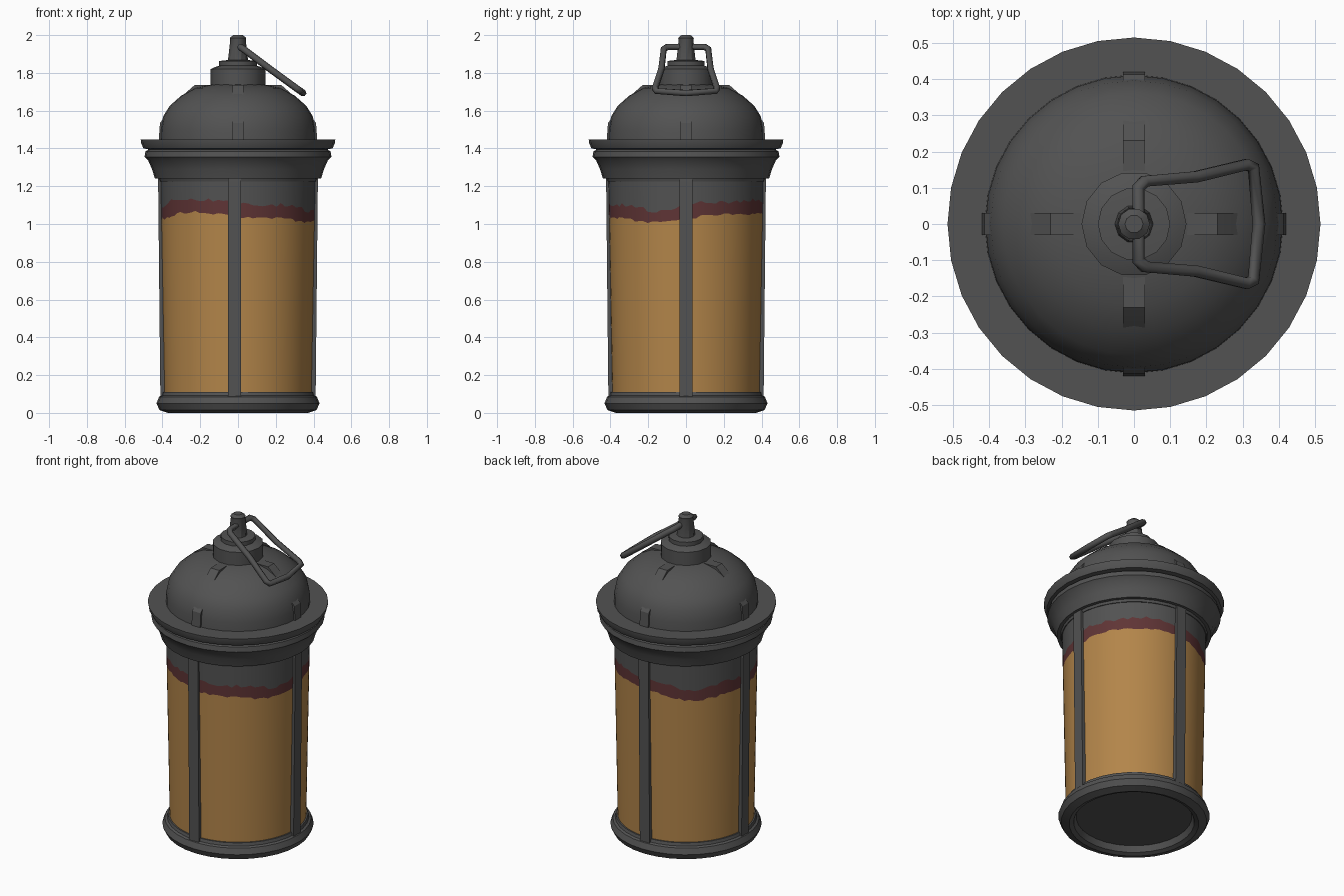
import bpy, bmesh, math, random
from mathutils import Vector

if "Cube" in bpy.data.objects:
    bpy.data.objects.remove(bpy.data.objects["Cube"])

random.seed(4)

def material(name, rgb):
    m = bpy.data.materials.new(name)
    m.diffuse_color = (*rgb, 1)
    m.use_nodes = True
    m.node_tree.nodes["Principled BSDF"].inputs["Base Color"].default_value = m.diffuse_color
    return m

IRON = material("dark iron", (0.085, 0.085, 0.085))
AMBER = material("amber glass", (0.45, 0.235, 0.068))
RUST = material("maroon edge", (0.115, 0.035, 0.036))

def finish(name, bm, mats, angle=35):
    bmesh.ops.recalc_face_normals(bm, faces=bm.faces)
    me = bpy.data.meshes.new(name)
    bm.to_mesh(me)
    bm.free()
    ob = bpy.data.objects.new(name, me)
    bpy.context.collection.objects.link(ob)
    for m in mats:
        me.materials.append(m)
    bpy.ops.object.select_all(action='DESELECT')
    ob.select_set(True)
    bpy.context.view_layer.objects.active = ob
    bpy.ops.object.shade_smooth_by_angle(angle=math.radians(angle))
    return ob

def lathe(name, profile, sides, angle=35):
    """Spin an (r, z) profile; a radius of 0 closes to a pole."""
    bm = bmesh.new()
    rings = []
    for r, z in profile:
        if r == 0:
            rings.append([bm.verts.new((0, 0, z))] * sides)
        else:
            rings.append([bm.verts.new((r * math.cos(2 * math.pi * i / sides),
                                        r * math.sin(2 * math.pi * i / sides), z))
                          for i in range(sides)])
    for a, b in zip(rings, rings[1:]):
        for i in range(sides):
            j = (i + 1) % sides
            bm.faces.new(list(dict.fromkeys((a[i], a[j], b[j], b[i]))))
    return finish(name, bm, [IRON], angle)

def strip(name, outline, width, turn, shift=0):
    """Extrude an (r, z) outline sideways and turn it about the z axis."""
    bm = bmesh.new()
    c, s = math.cos(turn), math.sin(turn)
    sides = []
    for w in (-width / 2 + shift, width / 2 + shift):
        sides.append([bm.verts.new((r * c - w * s, r * s + w * c, z)) for r, z in outline])
    a, b = sides
    bm.faces.new(a)
    bm.faces.new(b)
    for i in range(len(a)):
        j = (i + 1) % len(a)
        bm.faces.new((a[i], a[j], b[j], b[i]))
    return finish(name, bm, [IRON], 20)

# Base ring with recessed underside
lathe("base", [(0, 0.05), (0.33, 0.045), (0.345, 0.01), (0.37, 0), (0.415, 0.015), (0.432, 0.05),
               (0.418, 0.085), (0.405, 0.092), (0.4, 0.11), (0.385, 0.11), (0, 0.11)], 32)

# Glass body: amber, ragged maroon edge, dark top
N = 96
bm = bmesh.new()
cols = []
for i in range(N):
    t = 2 * math.pi * i / N
    wave = 0.022 * math.cos(2 * (t - math.radians(58))) + 0.008 * math.sin(5 * t)
    low = 1.035 + wave + random.uniform(-0.007, 0.007)
    high = 1.105 + wave + 0.008 * math.sin(7 * t + 1) + random.uniform(-0.01, 0.01)
    cols.append([bm.verts.new(((0.388 + 0.018 * z) * math.cos(t), (0.388 + 0.018 * z) * math.sin(t), z))
                 for z in (0.1, low, high, 1.25)])
for i in range(N):
    a, b = cols[i], cols[(i + 1) % N]
    for k in range(3):
        bm.faces.new((a[k], b[k], b[k + 1], a[k + 1])).material_index = k
finish("glass_body", bm, [AMBER, RUST, IRON])

# Flared collar and brim
lathe("collar", [(0.39, 1.22), (0.415, 1.225), (0.42, 1.24), (0.44, 1.24), (0.455, 1.29), (0.475, 1.335),
                 (0.495, 1.355), (0.49, 1.385), (0.472, 1.395), (0.5, 1.4), (0.512, 1.425),
                 (0.515, 1.447), (0.4, 1.447)], 32)

# Dome roof
lathe("dome", [(0.412, 1.44), (0.41, 1.5), (0.396, 1.57), (0.362, 1.625), (0.3, 1.68),
               (0.225, 1.72), (0.12, 1.742), (0, 1.745)], 32)

# Upright bars and roof ribs on four sides
for k in range(4):
    turn = k * math.pi / 2
    strip(f"bar_{k}", [(0.36, 0.085), (0.411, 0.085), (0.423, 1.245), (0.36, 1.245)],
          0.068, turn, -0.018 if k == 3 else 0)
    strip(f"roof_rib_{k}", [(0.05, 1.6), (0.36, 1.44), (0.42, 1.44), (0.413, 1.535),
                            (0.31, 1.665), (0.23, 1.735), (0.05, 1.737)], 0.06, turn)

# Finial on the roof
lathe("finial_base", [(0.145, 1.72), (0.145, 1.82), (0.125, 1.83), (0.1, 1.838), (0.1, 1.863),
                      (0.055, 1.868), (0, 1.868)], 14)
lathe("finial_post", [(0.055, 1.85), (0.041, 1.975), (0.044, 1.985), (0.025, 2.0), (0, 2.0)], 10)

# Hanging wire handle, tilted to one side
cu = bpy.data.curves.new("handle", 'CURVE')
cu.dimensions = '3D'
cu.bevel_depth = 0.018
cu.bevel_resolution = 1
half = [(0.012, 0.1, 1.937), (0.03, 0.118, 1.925), (0.17, 0.13, 1.82), (0.31, 0.164, 1.718), (0.33, 0.155, 1.704)]
path = half + [(0.345, 0, 1.693)] + [(x, -y, z) for x, y, z in reversed(half)]
sp = cu.splines.new('POLY')
sp.points.add(len(path) - 1)
for p, co in zip(sp.points, path):
    p.co = (*co, 1)
sp.use_cyclic_u = True
cu.materials.append(IRON)
bpy.context.collection.objects.link(bpy.data.objects.new("handle", cu))
